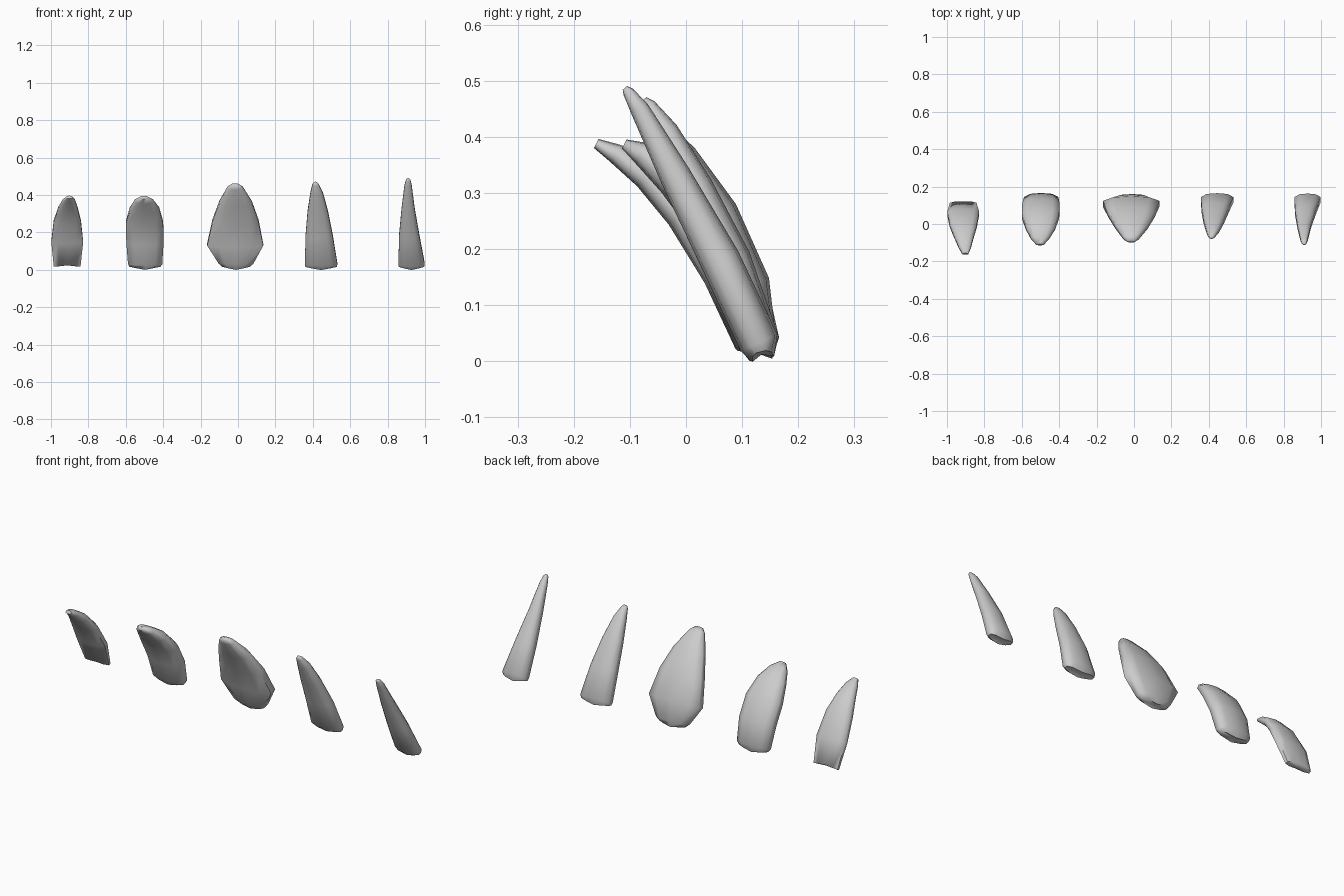
import bpy, bmesh
from mathutils import Vector

cube = bpy.data.objects.get("Cube")
if cube:
    bpy.data.objects.remove(cube, do_unlink=True)

grey = bpy.data.materials.new("light_grey")
grey.use_nodes = True
COLOUR = (0.6, 0.6, 0.6, 1)
grey.diffuse_color = COLOUR
grey.node_tree.nodes["Principled BSDF"].inputs["Base Color"].default_value = COLOUR

# Thick-edged lens cross-section: u across the width, v through the thickness
SECTION = [(-1, -.45), (-.6, -.87), (0, -1), (.6, -.87), (1, -.45),
           (1, .4), (.65, .87), (0, 1), (-.65, .87), (-1, .4)]


def lock(name, rings, base_drop):
    """Loft a leaning lock through rings of (z, y, left x, right x, half thickness)."""
    bm = bmesh.new()
    path = [Vector((0, r[1], r[0])) for r in rings]
    loops = []
    for i, (z, y, x0, x1, thick) in enumerate(rings):
        along = (path[min(i + 1, len(path) - 1)] - path[max(i - 1, 0)]).normalized()
        across = Vector((0, along.z, -along.y))
        loop = []
        for u, v in SECTION:
            p = path[i] + across * (v * thick)
            p.x = (x0 + x1) / 2 + u * (x1 - x0) / 2
            if i == 0:
                p -= along * base_drop * (1 - abs(u))
            loop.append(bm.verts.new(p))
        loops.append(loop)
    n = len(SECTION)
    for a, b in zip(loops, loops[1:]):
        for j in range(n):
            k = (j + 1) % n
            bm.faces.new((a[j], a[k], b[k], b[j]))
    # Close both ends with a fan
    for loop in (loops[0], loops[-1]):
        mid = bm.verts.new(sum((v.co for v in loop), Vector()) / n)
        for j in range(n):
            bm.faces.new((loop[j], loop[(j + 1) % n], mid))
    bmesh.ops.recalc_face_normals(bm, faces=bm.faces)
    mesh = bpy.data.meshes.new(name)
    bm.to_mesh(mesh)
    bm.free()
    mesh.materials.append(grey)
    obj = bpy.data.objects.new(name, mesh)
    bpy.context.collection.objects.link(obj)
    bpy.ops.object.select_all(action='DESELECT')
    obj.select_set(True)
    bpy.context.view_layer.objects.active = obj
    bpy.ops.object.shade_smooth_by_angle(angle=1.2)


# Short curved lock with a slightly notched base
lock("far_right_lock", [
    (.02, .107, -.985, -.842, .017), (.15, .057, -.998, -.828, .026),
    (.26, -.007, -.985, -.84, .029), (.33, -.07, -.96, -.858, .025),
    (.37, -.125, -.937, -.872, .018), (.388, -.16, -.918, -.886, .009)], base_drop=-.01)

# Broad curved lock
lock("right_lock", [
    (.017, .132, -.58, -.415, .02), (.033, .13, -.588, -.405, .037),
    (.15, .098, -.597, -.398, .043), (.25, .045, -.6, -.4, .041),
    (.325, -.02, -.578, -.422, .034), (.37, -.077, -.55, -.455, .022),
    (.387, -.11, -.522, -.483, .009)], base_drop=.015)

# Widest central lock
lock("centre_lock", [
    (.018, .132, -.085, .063, .018), (.035, .127, -.103, .082, .034),
    (.135, .108, -.165, .135, .042), (.26, .052, -.137, .11, .042),
    (.36, -.012, -.1, .074, .034), (.44, -.076, -.056, .025, .02),
    (.455, -.093, -.036, .005, .009)], base_drop=.014)

# Slim lock with an upright right edge
lock("left_lock", [
    (.017, .134, .36, .528, .02), (.033, .13, .358, .531, .037),
    (.18, .078, .361, .507, .038), (.31, .016, .372, .481, .032),
    (.41, -.037, .387, .454, .023), (.456, -.067, .398, .432, .013),
    (.467, -.075, .406, .423, .006)], base_drop=.014)

# Tall narrow lock
lock("far_left_lock", [
    (.017, .134, .86, .995, .02), (.033, .13, .858, .998, .036),
    (.18, .061, .861, .97, .036), (.33, -.019, .875, .944, .028),
    (.45, -.083, .89, .929, .017), (.48, -.103, .898, .922, .01),
    (.487, -.109, .904, .916, .005)], base_drop=.014)
